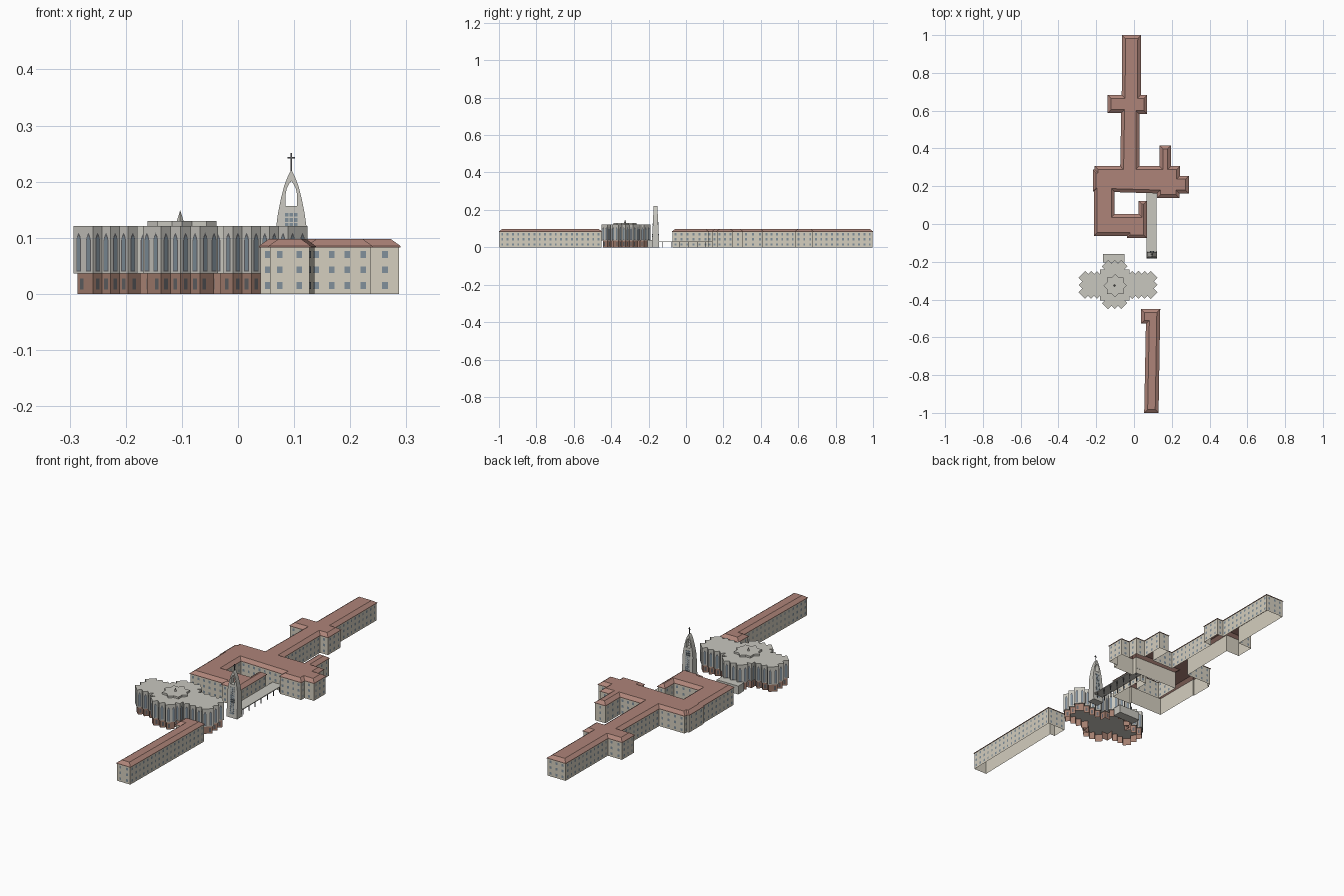
import bpy, bmesh, math
from mathutils import Vector

if "Cube" in bpy.data.objects:
    bpy.data.objects.remove(bpy.data.objects["Cube"])


def material(name, rgb):
    m = bpy.data.materials.new(name)
    m.diffuse_color = (*rgb, 1)
    m.use_nodes = True
    m.node_tree.nodes["Principled BSDF"].inputs["Base Color"].default_value = m.diffuse_color
    return m


PLASTER = material("plaster", (0.66, 0.62, 0.52))
TILE = material("roof_tile", (0.42, 0.23, 0.19))
STONE = material("stone", (0.58, 0.57, 0.52))
BRICK = material("brown_brick", (0.37, 0.21, 0.16))
GLASS = material("glass", (0.22, 0.28, 0.33))
DARK = material("dark_frame", (0.12, 0.12, 0.13))


def finish(name, bm, mat):
    me = bpy.data.meshes.new(name)
    bm.to_mesh(me)
    bm.free()
    me.materials.append(mat)
    ob = bpy.data.objects.new(name, me)
    bpy.context.collection.objects.link(ob)
    return ob


def edges_of(poly):
    return [(Vector(a), Vector(b)) for a, b in zip(poly, poly[1:] + poly[:1])]


def outward(a, b):
    d = (b - a).normalized()
    return Vector((d.y, -d.x))


def offset(poly, dist):
    """Mitred offset of a counter-clockwise outline, positive is outward."""
    out, n = [], len(poly)
    for i in range(n):
        p, q, r = (Vector(poly[(i + k) % n]) for k in (-1, 0, 1))
        n1, n2 = outward(p, q), outward(q, r)
        out.append(tuple(q + (n1 + n2) * dist / (1 + n1.dot(n2))))
    return out


def loft(name, rings, mat, top=True, bottom=False):
    """Skin a list of (outline, z) rings."""
    bm = bmesh.new()
    loops = [[bm.verts.new((x, y, z)) for x, y in poly] for poly, z in rings]
    n = len(loops[0])
    for lo, hi in zip(loops, loops[1:]):
        for i in range(n):
            j = (i + 1) % n
            bm.faces.new((lo[i], lo[j], hi[j], hi[i]))
    if top:
        bm.faces.new(loops[-1])
    if bottom:
        bm.faces.new(loops[0][::-1])
    return finish(name, bm, mat)


def add_box(bm, x0, x1, y0, y1, z0, z1):
    vs = bmesh.ops.create_cube(bm, size=1)["verts"]
    for v in vs:
        v.co = Vector(((x0 + x1) / 2 + v.co.x * (x1 - x0),
                       (y0 + y1) / 2 + v.co.y * (y1 - y0),
                       (z0 + z1) / 2 + v.co.z * (z1 - z0)))


def panels(name, poly, shape, mat, spacing=None, gap=0.0006):
    """Lay a flat panel (u, z points) on each wall, repeated by spacing."""
    bm = bmesh.new()
    for a, b in edges_of(poly):
        length = (b - a).length
        if length < 0.018:
            continue
        d, out = (b - a).normalized(), outward(a, b)
        count = max(1, int(length / spacing)) if spacing else 1
        for i in range(count):
            c = a + d * length * (i + 0.5) / count + out * gap
            bm.faces.new([bm.verts.new((*(c + d * u), z)) for u, z in shape])
    return finish(name, bm, mat)


def rect(w, z0, z1):
    return [(-w / 2, z0), (w / 2, z0), (w / 2, z1), (-w / 2, z1)]


def lancet(w, z0, z1):
    h = w / 2
    return [(-h, z0), (h, z0), (h, z1 - 2.2 * h), (h * 0.65, z1 - h), (0, z1),
            (-h * 0.65, z1 - h), (-h, z1 - 2.2 * h)]


def zigzag(poly, pitch):
    """Turn each side of an outline into a row of 45 degree teeth."""
    pts = []
    for a, b in edges_of(poly):
        n = max(1, round((b - a).length / pitch))
        step = (b - a) / n
        for i in range(n):
            pts.append(tuple(a + step * i))
            pts.append(tuple(a + step * (i + 0.5) + outward(a, b) * step.length / 2))
    return pts


# long wings: open-bottomed walls, flat-topped hipped roof, three rows of windows
def wing(name, poly):
    loft(name + "_walls", [(poly, 0), (poly, 0.085)], PLASTER, top=False)
    loft(name + "_roof", [(poly, 0.083), (offset(poly, 0.003), 0.083),
                          (offset(poly, 0.003), 0.085), (offset(poly, -0.015), 0.098)], TILE)
    for row, z in enumerate((0.015, 0.043, 0.070)):
        panels(f"{name}_windows_{row + 1}", poly, rect(0.010, z - 0.006, z + 0.006), GLASS, 0.028)


wing("main_building", [
    (0.035, 0.997), (-0.06, 0.997), (-0.062, 0.68), (-0.137, 0.68), (-0.137, 0.59),
    (-0.065, 0.59), (-0.07, 0.303), (-0.205, 0.303), (-0.205, 0.285), (-0.215, 0.285),
    (-0.215, 0.175), (-0.21, 0.175), (-0.21, -0.06), (-0.035, -0.06), (-0.035, -0.072),
    (0.065, -0.072), (0.065, 0.12), (0.028, 0.12), (0.028, 0.05), (-0.105, 0.05),
    (-0.105, 0.172), (0.125, 0.165), (0.125, 0.14), (0.237, 0.14), (0.237, 0.165),
    (0.287, 0.165), (0.287, 0.252), (0.24, 0.252), (0.24, 0.303), (0.192, 0.303),
    (0.192, 0.413), (0.138, 0.413), (0.138, 0.303), (0.025, 0.303), (0.025, 0.585),
    (0.067, 0.585), (0.067, 0.68), (0.033, 0.68)])
wing("south_building", [
    (0.057, -0.997), (0.127, -0.997), (0.136, -0.453), (0.04, -0.453), (0.04, -0.525),
    (0.066, -0.525)])

# church: toothed cross plan, stone upper storey over recessed brick base
plan = zigzag([
    (-0.274, -0.38), (-0.18, -0.38), (-0.155, -0.405), (-0.155, -0.433),
    (-0.05, -0.433), (-0.05, -0.405), (-0.025, -0.38), (0.105, -0.38),
    (0.105, -0.265), (-0.025, -0.265), (-0.05, -0.24), (-0.05, -0.208),
    (-0.155, -0.208), (-0.155, -0.24), (-0.18, -0.265), (-0.274, -0.265)], 0.037)
base = offset(plan, -0.005)
loft("church_upper_storey", [(plan, 0.036), (plan, 0.121)], STONE, bottom=True)
loft("church_base", [(base, 0), (base, 0.036)], BRICK, top=False)
panels("church_window_frames", plan, lancet(0.012, 0.040, 0.109), DARK, gap=0.0005)
panels("church_window_glass", plan, lancet(0.008, 0.042, 0.104), GLASS, gap=0.001)
panels("church_doors", base, rect(0.009, 0.008, 0.027), DARK)

# roof lantern with small pyramid
cx, cy = -0.1, -0.326
octagon = [(cx + 0.047 * math.cos(math.pi * (k + 0.5) / 4),
            cy + 0.047 * math.sin(math.pi * (k + 0.5) / 4)) for k in range(8)]
star = zigzag(octagon, 0.037)
loft("roof_lantern", [(star, 0.12), (star, 0.13)], STONE)
bm = bmesh.new()
bmesh.ops.create_cone(bm, cap_ends=True, segments=4, radius1=0.006, radius2=0, depth=0.019)
bmesh.ops.translate(bm, verts=bm.verts, vec=(-0.103, cy, 0.1395))
finish("lantern_pyramid", bm, STONE)

# low annex behind the church
bm = bmesh.new()
add_box(bm, -0.165, -0.05, -0.205, -0.16, 0, 0.04)
finish("church_annex", bm, STONE)

# bell tower: pointed profile, thinning upward, with a through opening
TX, TY = 0.095, -0.163


def depth(z):
    return 0.020 - 0.010 * z / 0.22


def prism(name, half, mat, thick):
    outline = half + [(-w, z) for w, z in half[::-1] if w > 0]
    bm = bmesh.new()
    front = [bm.verts.new((TX + w, TY - thick(z), z)) for w, z in outline]
    back = [bm.verts.new((TX + w, TY + thick(z), z)) for w, z in outline]
    bm.faces.new(front)
    bm.faces.new(back[::-1])
    for i in range(len(front)):
        j = (i + 1) % len(front)
        bm.faces.new((front[j], front[i], back[i], back[j]))
    bmesh.ops.recalc_face_normals(bm, faces=bm.faces)
    return finish(name, bm, mat)


tower = prism("bell_tower", [(0.028, 0), (0.027, 0.12), (0.0235, 0.145), (0.0185, 0.17),
                             (0.0125, 0.193), (0.006, 0.21), (0, 0.221)], STONE, depth)
cutter = prism("opening_cutter", [(0.0105, 0.157), (0.0105, 0.176), (0.008, 0.188),
                                  (0.004, 0.196), (0, 0.201)], STONE, lambda z: 0.05)
cutter.hide_render = True
mod = tower.modifiers.new("opening", 'BOOLEAN')
mod.operation, mod.object, mod.solver = 'DIFFERENCE', cutter, 'EXACT'
bpy.context.view_layer.objects.active = tower
bpy.ops.object.modifier_apply(modifier=mod.name)
bpy.data.objects.remove(cutter)

# tower grille panes, on both faces
bm = bmesh.new()
for row in range(14):
    z = 0.018 + row * 0.0092
    for col in range(3):
        x = TX + (col - 1) * 0.008
        d = depth(z) + 0.0006
        add_box(bm, x - 0.003, x + 0.003, TY - d, TY + d, z, z + 0.0068)
finish("tower_grille", bm, GLASS)

# cross on the tower
bm = bmesh.new()
add_box(bm, TX - 0.0012, TX + 0.0012, TY - 0.0012, TY + 0.0012, 0.217, 0.251)
add_box(bm, TX - 0.0065, TX + 0.0065, TY - 0.0012, TY + 0.0012, 0.2415, 0.2438)
finish("tower_cross", bm, DARK)

# covered walkway from tower to main building
bm = bmesh.new()
add_box(bm, 0.067, 0.120, -0.145, 0.166, 0.027, 0.031)
finish("walkway_roof", bm, STONE)
bm = bmesh.new()
for k in range(7):
    y = -0.125 + k * 0.046
    for x in (0.073, 0.114):
        add_box(bm, x - 0.0015, x + 0.0015, y - 0.0015, y + 0.0015, 0, 0.027)
finish("walkway_posts", bm, DARK)
